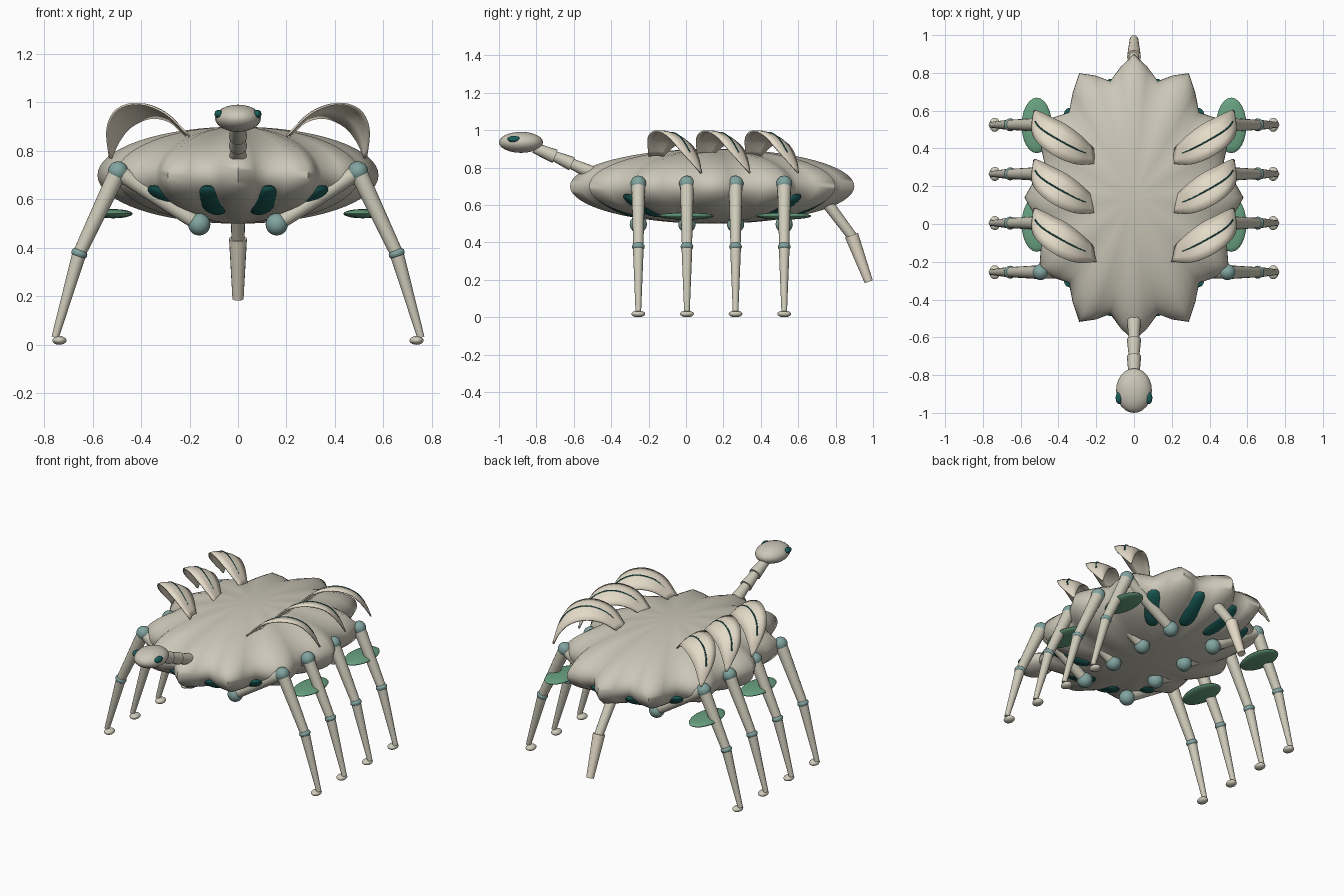
import bpy, bmesh, math
from mathutils import Vector, Matrix

if "Cube" in bpy.data.objects:
    bpy.data.objects.remove(bpy.data.objects["Cube"])


def mat(name, rgb):
    m = bpy.data.materials.new(name)
    m.diffuse_color = (*rgb, 1)
    m.use_nodes = True
    m.node_tree.nodes["Principled BSDF"].inputs["Base Color"].default_value = m.diffuse_color
    return m


SHELL = mat("shell", (0.60, 0.57, 0.48))
LIMB = mat("limb", (0.62, 0.60, 0.49))
CREAM = mat("cream", (0.78, 0.71, 0.58))
JOINT = mat("joint", (0.22, 0.37, 0.35))
DARK = mat("dark_teal", (0.01, 0.11, 0.10))
GREEN = mat("green", (0.14, 0.36, 0.22))


def finish(name, bm, material, angle=40):
    bmesh.ops.recalc_face_normals(bm, faces=bm.faces)
    me = bpy.data.meshes.new(name)
    bm.to_mesh(me)
    bm.free()
    ob = bpy.data.objects.new(name, me)
    bpy.context.collection.objects.link(ob)
    me.materials.append(material)
    bpy.context.view_layer.objects.active = ob
    for o in bpy.context.selected_objects:
        o.select_set(False)
    ob.select_set(True)
    bpy.ops.object.shade_smooth_by_angle(angle=math.radians(angle))
    return ob


def ellipsoid(name, loc, radii, material, rot=Matrix(), seg=24):
    bm = bmesh.new()
    m = Matrix.Translation(loc) @ rot @ Matrix.Diagonal((*radii, 1))
    bmesh.ops.create_uvsphere(bm, u_segments=seg, v_segments=seg // 2, radius=1, matrix=m)
    return finish(name, bm, material)


def cone(name, a, b, ra, rb, material):
    a, b = Vector(a), Vector(b)
    d = b - a
    m = Matrix.Translation((a + b) / 2) @ d.to_track_quat('Z', 'Y').to_matrix().to_4x4()
    bm = bmesh.new()
    bmesh.ops.create_cone(bm, cap_ends=True, segments=16, radius1=ra, radius2=rb,
                          depth=d.length, matrix=m)
    return finish(name, bm, material)


# Twelve-lobed shell
CY, CZ, RX, RY, RZ = 0.14, 0.70, 0.58, 0.76, 0.20
bm = bmesh.new()
bmesh.ops.create_uvsphere(bm, u_segments=48, v_segments=32, radius=1)
for v in bm.verts:
    k = 0.92 + 0.08 * math.cos(12 * math.atan2(v.co.y, v.co.x))
    v.co = (v.co.x * k * RX, CY + v.co.y * k * RY, CZ + v.co.z * RZ)
finish("body_shell", bm, SHELL, 75)

# Dark patches in the underside grooves
for i, deg in enumerate((45, 75, 105, 135, 225, 255, 285, 315)):
    t = math.radians(deg)
    x, y = 0.70 * RX * math.cos(t), 0.70 * RY * math.sin(t)
    rot = Matrix.Rotation(math.atan2(y, x), 4, 'Z') @ Matrix.Rotation(math.radians(-26), 4, 'Y')
    ellipsoid(f"belly_patch_{i}", (x, CY + y, 0.597), (0.13, 0.06, 0.027), DARK, rot)

# Neck, head and tail
neck = [(0, -0.50, 0.77), (0, -0.61, 0.82), (0, -0.70, 0.86), (0, -0.81, 0.905)]
for i, (a, b) in enumerate(zip(neck, neck[1:])):
    cone(f"neck_segment_{i}", a, b, 0.038, 0.028, LIMB)
ellipsoid("head", (0, -0.882, 0.935), (0.095, 0.118, 0.056), SHELL)
cone("tail_upper", (0, 0.74, 0.63), (0, 0.89, 0.43), 0.032, 0.027, LIMB)
cone("tail_lower", (0, 0.885, 0.438), (0, 0.977, 0.19), 0.037, 0.023, CREAM)

# Plate edges (outer, inner), given from base to tip
EDGE_A = [(.20, -.20, .86), (.30, -.205, .955), (.41, -.165, .995),
          (.50, -.10, .97), (.54, -.03, .89), (.53, .078, .77)]
EDGE_B = [(.215, -.12, .86), (.28, -.055, .92), (.36, .005, .935),
          (.44, .045, .90), (.49, .07, .84), (.522, .082, .77)]


def refine(pts, n=4):
    # Catmull-Rom smoothing of an edge
    p = [Vector(q) for q in pts]
    p = [2 * p[0] - p[1]] + p + [2 * p[-1] - p[-2]]
    out = []
    for a, b, c, d in zip(p, p[1:], p[2:], p[3:]):
        for j in range(n):
            t = j / n
            out.append(0.5 * (2 * b + (c - a) * t + (2 * a - 5 * b + 4 * c - d) * t * t
                              + (3 * b - a - 3 * c + d) * t ** 3))
    return out + [p[-2]]


def place(v, s, dy):
    return Vector((v.x * s, v.y + dy, v.z))


def back_plate(name, s, dy):
    ea, eb = refine(EDGE_A), refine(EDGE_B)
    bm = bmesh.new()
    rows, rib = [], []
    for a, b in zip(ea, eb):
        w = (a - b).length
        row = []
        for j in range(5):
            t = j / 4
            p = a.lerp(b, t) + Vector((0.05, 0.02, 0.10)) * w * 4 * t * (1 - t)
            row.append(bm.verts.new(place(p, s, dy)))
        rows.append(row)
        rib.append(row[2].co + Vector((0.002 * s, 0, 0.004)))
    for r, q in zip(rows, rows[1:]):
        for j in range(4):
            bm.faces.new((r[j], r[j + 1], q[j + 1], q[j]))
    ob = finish(name, bm, CREAM)
    mod = ob.modifiers.new("thickness", 'SOLIDIFY')
    mod.thickness, mod.offset = 0.008, 0
    # thin dark midrib
    cu = bpy.data.curves.new(name + "_rib", 'CURVE')
    cu.dimensions, cu.bevel_depth, cu.bevel_resolution = '3D', 0.004, 1
    rib = rib[2:-4]
    sp = cu.splines.new('POLY')
    sp.points.add(len(rib) - 1)
    for pt, co in zip(sp.points, rib):
        pt.co = (*co, 1)
    cu.materials.append(DARK)
    bpy.context.collection.objects.link(bpy.data.objects.new(name + "_rib", cu))


for s, side in ((1, "right"), (-1, "left")):
    ellipsoid(f"eye_{side}", (s * 0.079, -0.92, 0.952), (0.018, 0.034, 0.018), DARK)

    # Legs
    for i in range(4):
        y = -0.255 + 0.26 * i
        tag = f"{side}_{i}"
        hip, knee = (s * .16, y, .497), (s * .495, y, .715)
        ankle, toe = (s * .655, y, .377), (s * .755, y, .03)
        ellipsoid("hip_" + tag, hip, (.046,) * 3, JOINT)
        cone("thigh_" + tag, hip, knee, 0.030, 0.034, LIMB)
        ellipsoid("knee_" + tag, knee, (.042,) * 3, JOINT)
        cone("shin_" + tag, knee, ankle, 0.037, 0.027, LIMB)
        tilt = Matrix.Rotation(s * math.radians(-20), 4, 'Y')
        ellipsoid("ankle_" + tag, ankle, (.034, .034, .023), JOINT, tilt)
        cone("lower_leg_" + tag, ankle, toe, 0.029, 0.015, LIMB)
        ellipsoid("foot_" + tag, (s * .737, y, .018), (.029, .037, .018), LIMB)

    # Side pads and curved back plates
    for i, y in enumerate((0.0, 0.522)):
        ellipsoid(f"side_pad_{side}_{i}", (s * .515, y, .541), (.08, .147, .019), GREEN)
    for i in range(3):
        back_plate(f"back_plate_{side}_{i}", s, 0.26 * i)
